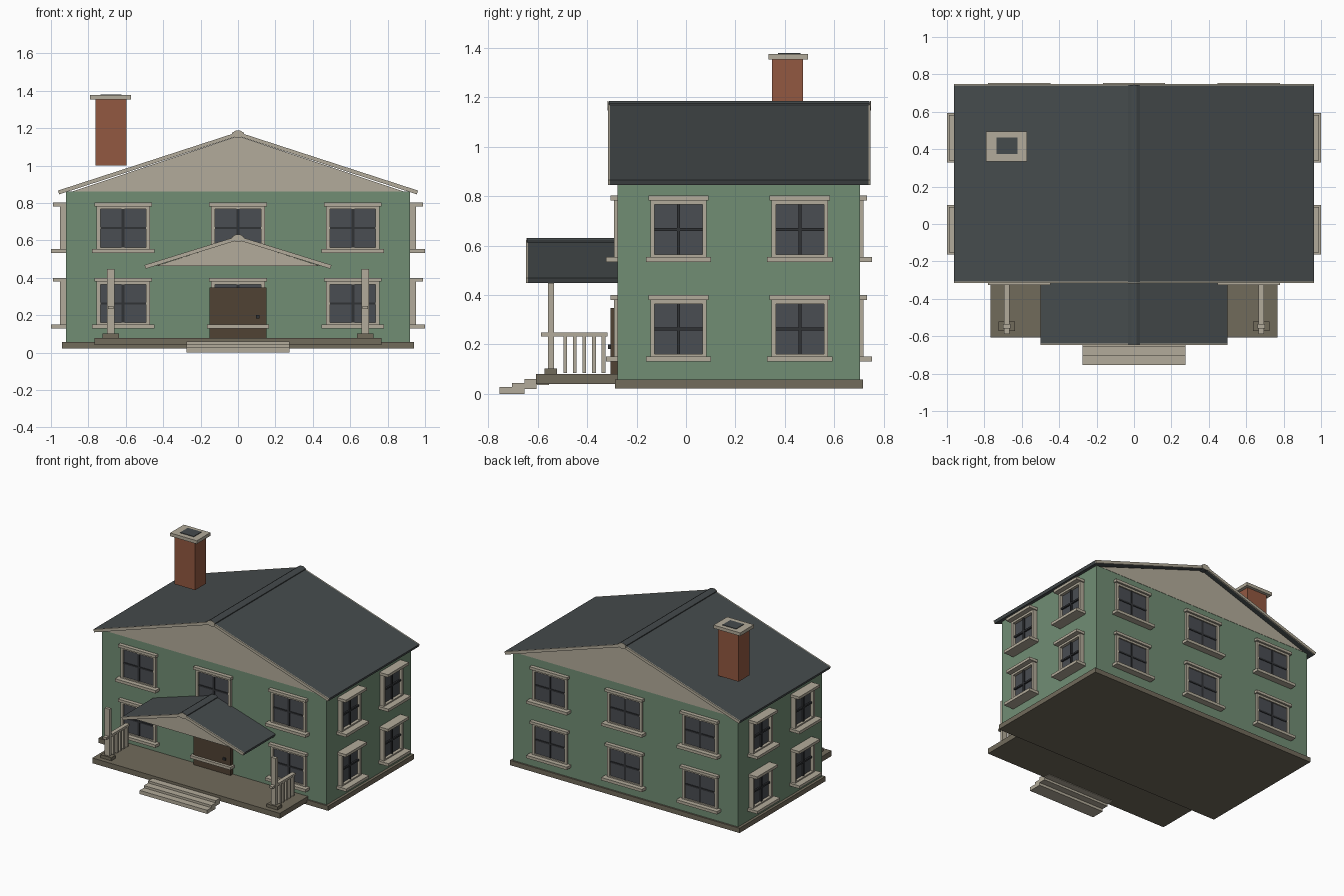
import bpy, bmesh, math

if "Cube" in bpy.data.objects:
    bpy.data.objects.remove(bpy.data.objects["Cube"])


def material(name, r, g, b):
    m = bpy.data.materials.new(name)
    m.diffuse_color = (r, g, b, 1)
    m.use_nodes = True
    m.node_tree.nodes["Principled BSDF"].inputs["Base Color"].default_value = m.diffuse_color
    return m


GREEN = material("green_siding", 0.165, 0.27, 0.175)
TRIM = material("tan_trim", 0.45, 0.41, 0.325)
ROOF = material("slate_roof", 0.06, 0.07, 0.073)
BRICK = material("red_brick", 0.29, 0.098, 0.053)
STONE = material("brown_stone", 0.165, 0.145, 0.105)
DOOR = material("dark_wood", 0.08, 0.054, 0.034)
GLASS = material("grey_glass", 0.068, 0.074, 0.085)
MUNTIN = material("dark_muntin", 0.03, 0.032, 0.036)


def finish(name, bm, mat):
    bmesh.ops.recalc_face_normals(bm, faces=bm.faces)
    me = bpy.data.meshes.new(name)
    bm.to_mesh(me)
    bm.free()
    me.materials.append(mat)
    ob = bpy.data.objects.new(name, me)
    bpy.context.collection.objects.link(ob)
    return ob


def box(name, x0, x1, y0, y1, z0, z1, mat):
    bm = bmesh.new()
    bmesh.ops.create_cube(bm, size=1)
    for v in bm.verts:
        v.co.x = (x0 + x1) / 2 + v.co.x * (x1 - x0)
        v.co.y = (y0 + y1) / 2 + v.co.y * (y1 - y0)
        v.co.z = (z0 + z1) / 2 + v.co.z * (z1 - z0)
    return finish(name, bm, mat)


def prism(name, pts, y0, y1, mat):
    """Extrude an (x, z) outline along y."""
    bm = bmesh.new()
    face = bm.faces.new([bm.verts.new((x, y0, z)) for x, z in pts])
    ext = bmesh.ops.extrude_face_region(bm, geom=[face])
    for v in ext["geom"]:
        if isinstance(v, bmesh.types.BMVert):
            v.co.y = y1
    return finish(name, bm, mat)


WX, WY0, WY1 = 0.92, -0.277, 0.705

# House body
box("foundation", -0.94, 0.94, -0.288, 0.717, 0.022, 0.057, STONE)
box("walls", -WX, WX, WY0, WY1, 0.057, 0.86, GREEN)


def gable_roof(name, w, eave, apex, y0, y1, both_ends):
    """Roof slab, rake boards and ridge cap."""
    t = 0.02
    outline = [(-w, eave), (0, apex), (w, eave),
               (w - 0.007, eave - t), (0, apex - t - 0.001), (-w + 0.007, eave - t)]
    prism(name, outline, y0 + 0.008, y1 - (0.008 if both_ends else 0), ROOF)
    ridge = [(0.034 * math.cos(a), apex - 0.012 + 0.021 * math.sin(a))
             for a in [math.pi / 8 + k * math.pi / 4 for k in range(8)]]
    prism(name + "_ridge_cap", ridge, y0 + 0.004, y1 - (0.004 if both_ends else 0), ROOF)
    for y in ([y0, y1 - 0.008] if both_ends else [y0]):
        prism(name + "_rake_board", outline, y, y + 0.008, TRIM)
        end = y - 0.001 if y == y0 else y + 0.006
        prism(name + "_ridge_end", ridge, end, end + 0.003, TRIM)


# Main roof with tan gables
gable_roof("main_roof", 0.963, 0.866, 1.179, -0.316, 0.748, True)
for y0, y1 in ((WY0 - 0.002, WY0 + 0.02), (WY1 - 0.02, WY1 + 0.002)):
    prism("main_gable", [(-0.89, 0.86), (0.89, 0.86), (0, 1.158)], y0, y1, TRIM)

# Porch roof with front gable
gable_roof("porch_roof", 0.5, 0.468, 0.623, -0.647, WY0, False)
prism("porch_gable", [(-0.44, 0.463), (0.44, 0.463), (0, 0.603)], -0.615, -0.595, TRIM)

# Chimney
box("chimney", -0.762, -0.595, 0.349, 0.473, 1.0, 1.355, BRICK)
box("chimney_cap", -0.79, -0.572, 0.335, 0.495, 1.353, 1.377, TRIM)
box("chimney_flue", -0.735, -0.623, 0.373, 0.463, 1.36, 1.381, ROOF)


def window(side, c, zc):
    """Window on one wall; u runs along the wall, d outward from it."""
    along_x = side in ("front", "back")
    su = 1.26 if along_x else 1.0
    frame_d, head_d, sill_d = (0.014, 0.028, 0.048) if along_x else (0.033, 0.07, 0.08)

    def part(name, u0, u1, d, z0, z1, mat):
        a, b = c + u0 * su, c + u1 * su
        z0, z1 = zc + z0, zc + z1
        if side == "front":
            box(name, a, b, WY0 - d, WY0 + 0.005, z0, z1, mat)
        elif side == "back":
            box(name, a, b, WY1 - 0.005, WY1 + d, z0, z1, mat)
        elif side == "right":
            box(name, WX - 0.005, WX + d, a, b, z0, z1, mat)
        else:
            box(name, -WX - d, -WX + 0.005, a, b, z0, z1, mat)

    part("window_glass", -0.1, 0.1, frame_d * 0.35, -0.112, 0.105, GLASS)
    part("window_muntin_upright", -0.006, 0.006, frame_d * 0.7, -0.106, 0.1, MUNTIN)
    part("window_muntin_bar", -0.097, 0.097, frame_d * 0.7, -0.009, 0.003, MUNTIN)
    for s in (-1, 1):
        u = sorted((s * 0.097, s * 0.114))
        part("window_jamb", u[0], u[1], frame_d, -0.116, 0.115, TRIM)
    part("window_top_frame", -0.114, 0.114, frame_d, 0.098, 0.115, TRIM)
    part("window_bottom_frame", -0.114, 0.114, frame_d, -0.116, -0.106, TRIM)
    part("window_head", -0.122, 0.122, head_d, 0.113, 0.133, TRIM)
    part("window_sill", -0.132, 0.132, sill_d, -0.136, -0.115, TRIM)


# Windows on two floors
for zc in (0.669, 0.266):
    for side in ("front", "back"):
        for c in (-0.614, 0, 0.614):
            window(side, c, zc)
    for side in ("left", "right"):
        for c in (-0.03, 0.461):
            window(side, c, zc)

# Front door
box("front_door", -0.152, 0.152, -0.305, WY0, 0.075, 0.347, DOOR)
box("door_knob", 0.095, 0.115, -0.315, -0.304, 0.182, 0.2, MUNTIN)

# Porch deck and steps
box("porch_deck", -0.767, 0.767, -0.607, WY0, 0.04, 0.079, STONE)
for i in range(3):
    y = -0.755 + 0.05 * i
    z = 0.003 + 0.0165 * i if i else 0.0
    box("porch_step", -0.276, 0.276, y, y + 0.1, z, 0.027 + 0.0165 * i, TRIM)

# Porch posts and side railings
for s in (-1, 1):
    x = s * 0.68
    box("porch_post", x - 0.02, x + 0.02, -0.559, -0.535, 0.079, 0.448, TRIM)
    box("post_base", x - 0.044, x + 0.044, -0.573, -0.522, 0.079, 0.102, STONE)
    box("porch_rail", x - 0.015, x + 0.015, -0.588, -0.317, 0.232, 0.248, TRIM)
    for i in range(5):
        y = -0.489 + 0.0385 * i
        box("baluster", x - 0.011, x + 0.011, y - 0.008, y + 0.008, 0.084, 0.236, TRIM)
